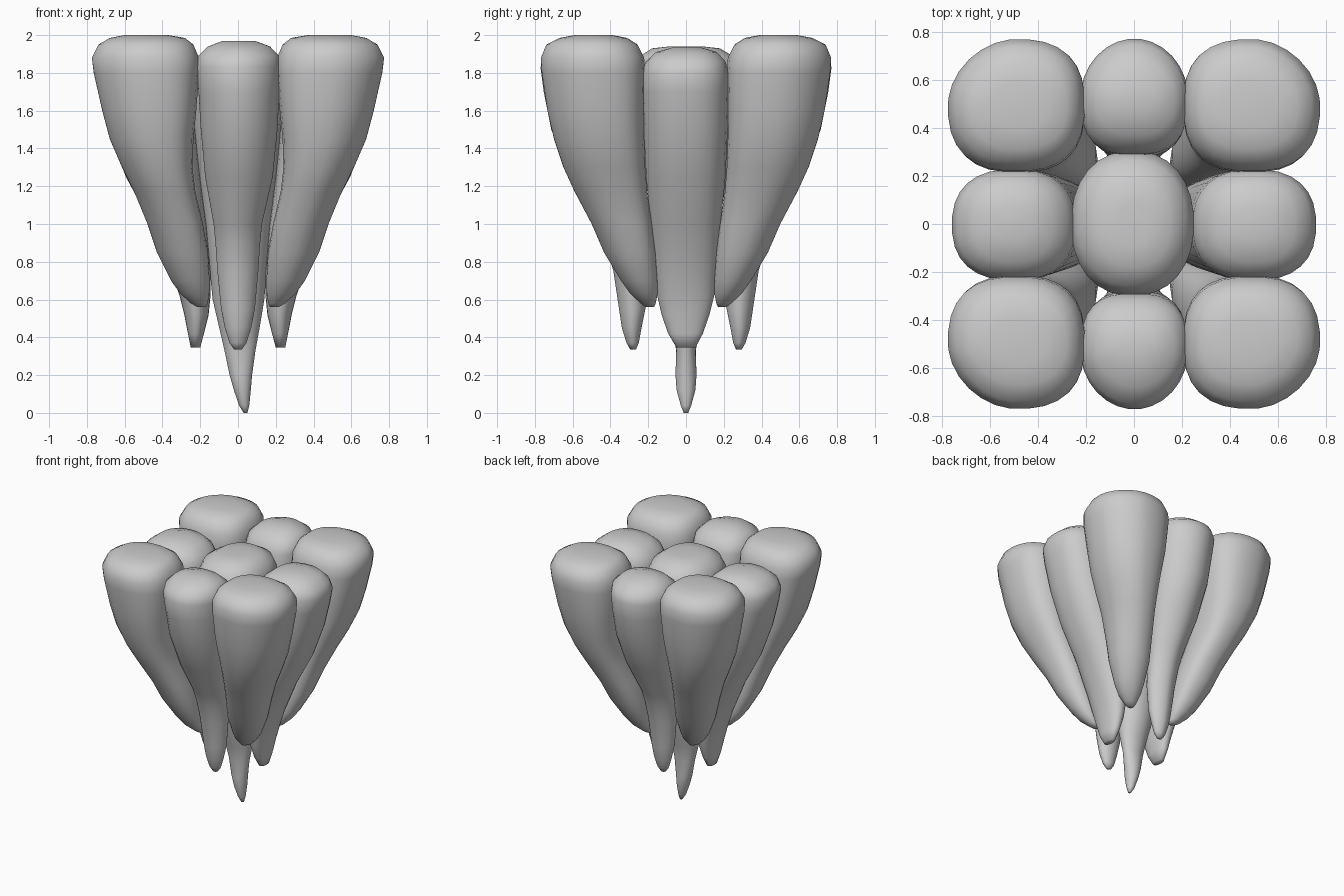
import bpy, bmesh, math

SIDES = 28

def tooth(name, rings, outer=None, turn=lambda x, y: (x, y)):
    """Loft rounded-box rings (z, x0, x1, y0, y1, squareness) into a closed column.
    outer(c, s) says which directions use the softer outer rounding."""
    bm = bmesh.new()
    loops = []
    for z, x0, x1, y0, y1, square in rings:
        loop = []
        for i in range(SIDES):
            a = 2 * math.pi * (i + 0.5) / SIDES
            c, s = math.cos(a), math.sin(a)
            n = 0.25 * square + 1.25 if outer and outer(c, s) else square
            x = (x0 + x1) / 2 + (x1 - x0) / 2 * math.copysign(abs(c) ** (2 / n), c)
            y = (y0 + y1) / 2 + (y1 - y0) / 2 * math.copysign(abs(s) ** (2 / n), s)
            loop.append(bm.verts.new((*turn(x, y), z)))
        loops.append(loop)
    for a, b in zip(loops, loops[1:]):
        for i in range(SIDES):
            j = (i + 1) % SIDES
            bm.faces.new((a[i], a[j], b[j], b[i]))
    bm.faces.new(loops[0])
    bm.faces.new(loops[-1])
    bmesh.ops.recalc_face_normals(bm, faces=bm.faces)
    for f in bm.faces:
        f.smooth = True
    mesh = bpy.data.meshes.new(name)
    bm.to_mesh(mesh)
    bm.free()
    bpy.context.collection.objects.link(bpy.data.objects.new(name, mesh))

# Corner columns, drawn for +x +y
corner = [
    (0.56, .17, .215, .17, .215, 2), (0.58, .16, .25, .16, .24, 2),
    (0.63, .152, .305, .15, .295, 2.2), (0.70, .15, .355, .15, .345, 2.3),
    (0.85, .158, .43, .16, .435, 2.4), (1.0, .185, .48, .18, .50, 2.5),
    (1.17, .225, .55, .205, .59, 2.6), (1.3, .24, .615, .215, .65, 2.7),
    (1.45, .235, .68, .22, .70, 2.7), (1.6, .22, .72, .22, .735, 2.7),
    (1.8, .205, .765, .215, .765, 2.6), (1.88, .205, .775, .22, .77, 2.5),
    (1.95, .235, .74, .255, .74, 2.4), (1.985, .28, .68, .31, .67, 2.3),
    (2.0, .37, .60, .39, .59, 2.2)]
for sx, fx in ((-1, "left"), (1, "right")):
    for sy, fy in ((-1, "front"), (1, "back")):
        tooth(f"corner_column_{fy}_{fx}", corner, lambda c, s: c > 0 and s > 0,
              lambda x, y, sx=sx, sy=sy: (x * sx, y * sy))

# Front and back middle columns, drawn for +y
middle = [
    (0.335, -.02, .02, .265, .295, 2), (0.37, -.045, .045, .25, .315, 2),
    (0.45, -.07, .07, .235, .34, 2), (0.55, -.09, .09, .215, .355, 2),
    (0.75, -.11, .108, .205, .385, 2), (0.9, -.12, .118, .22, .425, 2.1),
    (1.0, -.13, .128, .235, .465, 2.1), (1.25, -.175, .185, .265, .605, 2.4),
    (1.5, -.198, .21, .275, .715, 2.7), (1.7, -.21, .22, .28, .755, 2.8),
    (1.83, -.222, .225, .29, .772, 2.8), (1.89, -.212, .22, .315, .75, 2.6),
    (1.94, -.16, .17, .37, .68, 2.4), (1.97, -.08, .09, .46, .58, 2.2)]
for s, side in ((-1, "front"), (1, "back")):
    tooth(f"middle_column_{side}", middle, lambda c, t: t > 0,
          lambda x, y, s=s: (x, y * s))

# Left and right columns, drawn for +x
flank = [
    (0.345, .20, .25, -.05, .05, 2.2), (0.42, .18, .265, -.095, .09, 2.2),
    (0.52, .155, .285, -.13, .125, 2.1), (0.62, .145, .31, -.153, .15, 2.1),
    (0.75, .145, .355, -.168, .163, 2.1), (1.0, .165, .46, -.19, .185, 2.2),
    (1.25, .20, .595, -.212, .21, 2.3), (1.5, .222, .69, -.225, .222, 2.4),
    (1.7, .235, .74, -.235, .228, 2.4), (1.80, .245, .758, -.235, .228, 2.4),
    (1.86, .275, .735, -.215, .21, 2.4), (1.91, .34, .67, -.16, .165, 2.3),
    (1.935, .43, .58, -.07, .08, 2.2)]
for s, side in ((-1, "left"), (1, "right")):
    tooth(f"flank_column_{side}", flank, None, lambda x, y, s=s: (x * s, y))

# Long central column with the tip slightly off axis
centre = [
    (0.0, .03, .05, -.012, .012, 2), (0.04, .005, .06, -.028, .028, 2),
    (0.12, -.022, .068, -.05, .05, 2), (0.20, -.045, .075, -.056, .056, 2),
    (0.33, -.072, .093, -.052, .052, 2), (0.45, -.10, .115, -.075, .075, 2),
    (0.6, -.135, .14, -.12, .12, 2), (1.0, -.175, .175, -.18, .18, 2.1),
    (1.4, -.225, .22, -.24, .24, 2.2), (1.7, -.258, .245, -.285, .29, 2.2),
    (1.80, -.262, .25, -.30, .305, 2.2), (1.88, -.23, .22, -.26, .265, 2.2),
    (1.93, -.15, .15, -.18, .18, 2.2), (1.94, -.07, .07, -.09, .09, 2)]
tooth("centre_column", centre)
